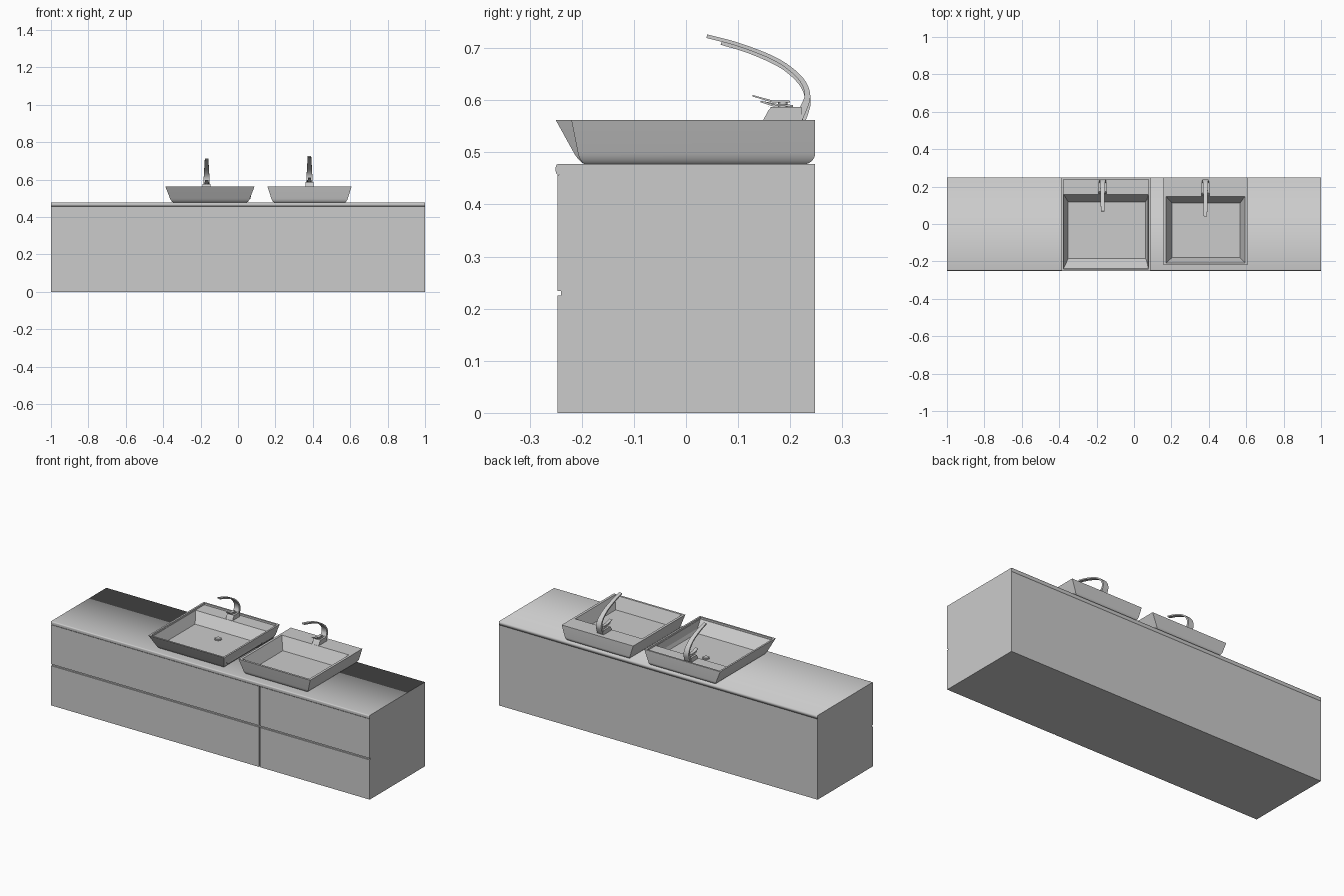
import bpy, bmesh, math
from mathutils import Vector

if "Cube" in bpy.data.objects:
    bpy.data.objects.remove(bpy.data.objects["Cube"])

grey = bpy.data.materials.new("plain grey")
grey.use_nodes = True
grey.diffuse_color = (0.6, 0.6, 0.6, 1)
grey.node_tree.nodes["Principled BSDF"].inputs["Base Color"].default_value = (0.6, 0.6, 0.6, 1)


def finish(name, bm, smooth=False):
    bmesh.ops.recalc_face_normals(bm, faces=bm.faces)
    mesh = bpy.data.meshes.new(name)
    bm.to_mesh(mesh)
    bm.free()
    mesh.materials.append(grey)
    obj = bpy.data.objects.new(name, mesh)
    bpy.context.collection.objects.link(obj)
    if smooth:
        bpy.ops.object.select_all(action="DESELECT")
        obj.select_set(True)
        bpy.context.view_layer.objects.active = obj
        bpy.ops.object.shade_smooth_by_angle(angle=math.radians(35))
    return obj


def loft(name, rings, smooth=False):
    """Skin a row of equal-length point rings and cap both ends."""
    bm = bmesh.new()
    rows = [[bm.verts.new(p) for p in ring] for ring in rings]
    for a, b in zip(rows, rows[1:]):
        for i in range(len(a)):
            j = (i + 1) % len(a)
            bm.faces.new((a[i], a[j], b[j], b[i]))
    bm.faces.new(rows[0])
    bm.faces.new(rows[-1])
    return finish(name, bm, smooth)


def rect(x0, x1, y0, y1, z):
    return [(x0, y0, z), (x1, y0, z), (x1, y1, z), (x0, y1, z)]


def box(name, x0, x1, y0, y1, z0, z1):
    return loft(name, [rect(x0, x1, y0, y1, z0), rect(x0, x1, y0, y1, z1)])


def slab(name, profile, x, half):
    """Extrude a (y, z) profile sideways."""
    return loft(name, [[(x + s * half, y, z) for y, z in profile] for s in (-1, 1)])


def cylinder(name, x, y, z0, z1, radius, n=24):
    ring = [(math.cos(2 * math.pi * i / n), math.sin(2 * math.pi * i / n)) for i in range(n)]
    return loft(name, [[(x + c * radius, y + s * radius, z) for c, s in ring] for z in (z0, z1)], True)


# Cabinet carcass and four drawer fronts separated by shadow gaps
box("cabinet", -1, 1, -0.24, 0.248, 0, 0.457)
for side, x0, x1 in (("right", -1, 0.305), ("left", 0.311, 1)):
    for level, z0, z1 in (("lower", 0, 0.225), ("upper", 0.234, 0.457)):
        box(f"{level}_{side}_drawer_front", x0, x1, -0.247, -0.24, z0, z1)

# Countertop with rounded front edge
front_edge = [(-0.244 + 0.006 * math.cos(a), zc + 0.006 * math.sin(a))
              for zc, start in ((0.472, 90), (0.463, 180))
              for a in (math.radians(start + 18 * i) for i in range(6))]
counter = slab("countertop", front_edge + [(0.248, 0.457), (0.248, 0.478)], 0, 1)
counter.data.polygons.foreach_set("use_smooth", [len(p.vertices) == 4 for p in counter.data.polygons])
counter.data.update()


def basin(name, top, base, opening, floor, rim, deck_z):
    """Tapered basin: outer shell with rounded foot, rim, rear deck and sloping bowl."""
    tz, bz, r = 0.562, 0.477, 0.022
    rings = []
    for i in range(7):
        a = math.radians(15 * i)
        inset = r * (1 - math.sin(a))
        z = bz + r * (1 - math.cos(a))
        t = (z - bz) / (tz - bz)
        x0, x1, y0, y1 = [b + (c - b) * t for b, c in zip(base, top)]
        k = inset * 0.5
        rings.append(rect(x0 + k, x1 - k, y0 + k, y1 - inset, z))
    rings.append(rect(*top, tz))
    x0, x1, y0, y1 = top
    rings.append(rect(x0 + rim, x1 - rim, y0 + rim, y1 - rim, tz))
    if deck_z < tz:
        rings.append(rect(x0 + rim, x1 - rim, y0 + rim, y1 - rim, deck_z))
    rings.append(rect(*opening, deck_z))
    rings.append(rect(*floor, 0.495))
    loft(name, rings, True)


basin("large_basin", (-0.388, 0.088, -0.25, 0.248), (-0.355, 0.055, -0.203, 0.248),
      (-0.376, 0.076, -0.238, 0.158), (-0.352, 0.066, -0.185, 0.118), 0.01, 0.552)
basin("small_basin", (0.158, 0.607, -0.22, 0.248), (0.185, 0.58, -0.203, 0.248),
      (0.172, 0.593, -0.208, 0.147), (0.203, 0.567, -0.18, 0.112), 0.006, 0.562)

# Drain in the large basin
cylinder("drain_ring", -0.15, 0.036, 0.494, 0.499, 0.02)
cylinder("drain_plug", -0.15, 0.036, 0.498, 0.502, 0.015)


def faucet(label, x, deck, sy, sz):
    def at(y, z):
        return (0.237 + (y - 0.237) * sy, deck + z * sz)

    # Wedge body
    slab(label + "_faucet_body",
         [at(*p) for p in ((0.148, 0), (0.222, 0), (0.222, 0.025), (0.165, 0.025), (0.159, 0.02))], x, 0.021)
    # Handle stem and levers
    y, z = at(0.186, 0.022)
    cylinder(label + "_handle_stem", x, y, z, z + 0.015, 0.009, 16)
    slab(label + "_lower_lever",
         [at(*p) for p in ((0.205, 0.026), (0.205, 0.029), (0.175, 0.031), (0.143, 0.037), (0.175, 0.027))], x, 0.012)
    slab(label + "_upper_lever",
         [at(*p) for p in ((0.2, 0.034), (0.2, 0.037), (0.165, 0.038), (0.128, 0.048), (0.128, 0.045), (0.165, 0.034))],
         x, 0.009)
    # Curved tapering spout, sampled along a smooth spline
    path = [(0.212, -0.001), (0.224, 0.02), (0.233, 0.045), (0.226, 0.071), (0.203, 0.096),
            (0.165, 0.12), (0.1, 0.145), (0.04, 0.161)]
    pts = [Vector(at(*p)) for p in path]
    ext = [2 * pts[0] - pts[1]] + pts + [2 * pts[-1] - pts[-2]]
    line = []
    for i in range(1, len(ext) - 2):
        p0, p1, p2, p3 = ext[i - 1:i + 3]
        for k in range(5):
            t = k / 5
            line.append(0.5 * (2 * p1 + (p2 - p0) * t + (2 * p0 - 5 * p1 + 4 * p2 - p3) * t * t
                               + (3 * p1 - p0 - 3 * p2 + p3) * t ** 3))
    line.append(pts[-1])
    rings = []
    for i, p in enumerate(line):
        t = i / (len(line) - 1)
        d = (line[min(i + 1, len(line) - 1)] - line[max(i - 1, 0)]).normalized()
        n = Vector((-d.y, d.x))
        thick = 0.0035 + 0.006 * (1 - t) ** 3
        half = 0.019 - 0.01 * t
        a, b = p + n * thick, p - n * thick
        rings.append([(x - half, a.x, a.y), (x + half, a.x, a.y), (x + half, b.x, b.y), (x - half, b.x, b.y)])
    loft(label + "_faucet_spout", rings, True)


faucet("large_basin", -0.168, 0.552, 0.86, 0.98)
faucet("small_basin", 0.382, 0.562, 1, 1)
